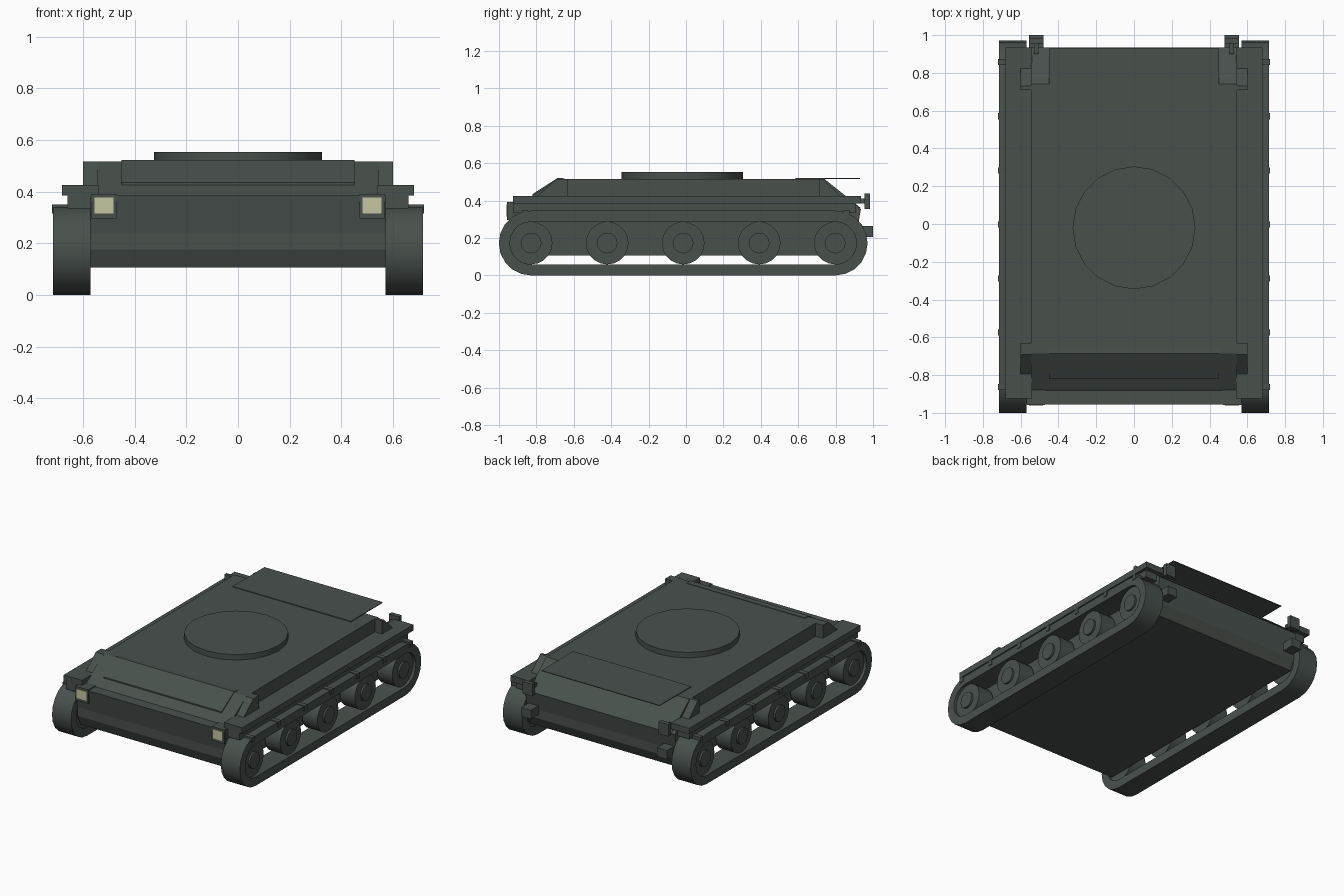
import bpy, bmesh, math

if "Cube" in bpy.data.objects:
    bpy.data.objects.remove(bpy.data.objects["Cube"])


def material(name, rgb):
    m = bpy.data.materials.new(name)
    m.diffuse_color = (*rgb, 1)
    m.use_nodes = True
    m.node_tree.nodes["Principled BSDF"].inputs["Base Color"].default_value = m.diffuse_color
    return m


GREEN = material("dark_grey_green", (0.065, 0.082, 0.073))
LENS = material("pale_yellow", (0.56, 0.56, 0.35))


def finish(name, bm, mat=GREEN, smooth=False):
    bmesh.ops.recalc_face_normals(bm, faces=bm.faces)
    me = bpy.data.meshes.new(name)
    bm.to_mesh(me)
    bm.free()
    ob = bpy.data.objects.new(name, me)
    bpy.context.collection.objects.link(ob)
    me.materials.append(mat)
    if smooth:
        bpy.ops.object.select_all(action='DESELECT')
        ob.select_set(True)
        bpy.context.view_layer.objects.active = ob
        bpy.ops.object.shade_smooth_by_angle(angle=math.radians(35))
    return ob


def prism(name, x0, x1, profile, mat=GREEN):
    """Extrude a (y, z) profile from x0 to x1."""
    bm = bmesh.new()
    a = [bm.verts.new((x0, y, z)) for y, z in profile]
    b = [bm.verts.new((x1, y, z)) for y, z in profile]
    n = len(profile)
    bm.faces.new(a)
    bm.faces.new(b)
    for i in range(n):
        j = (i + 1) % n
        bm.faces.new((a[i], a[j], b[j], b[i]))
    return finish(name, bm, mat)


def box(name, x, y, z, mat=GREEN):
    return prism(name, x[0], x[1], [(y[0], z[0]), (y[1], z[0]), (y[1], z[1]), (y[0], z[1])], mat)


def sided(x0, x1, s):
    return sorted((s * x0, s * x1))


def disc(name, x0, x1, y, z, r, n=20):
    prof = [(y + r * math.cos(2 * math.pi * i / n), z + r * math.sin(2 * math.pi * i / n)) for i in range(n)]
    ob = prism(name, x0, x1, prof)
    ob.select_set(True)
    bpy.context.view_layer.objects.active = ob
    bpy.ops.object.shade_smooth_by_angle(angle=math.radians(35))
    ob.select_set(False)


def stadium(r, y0, y1, z, n=10):
    """Closed oval loop around the two end wheels."""
    pts = []
    for c, start in ((y1, -90), (y0, 90)):
        for i in range(n + 1):
            t = math.radians(start + 180 * i / n)
            pts.append((c + r * math.cos(t), z + r * math.sin(t)))
    return pts


def track(name, x0, x1):
    bm = bmesh.new()
    loops = [[bm.verts.new((x, y, z)) for y, z in stadium(r, -0.828, 0.798, 0.173)]
             for x, r in ((x0, 0.173), (x1, 0.173), (x1, 0.114), (x0, 0.114))]
    n = len(loops[0])
    for k in range(4):
        a, b = loops[k], loops[(k + 1) % 4]
        for i in range(n):
            j = (i + 1) % n
            bm.faces.new((a[i], a[j], b[j], b[i]))
    finish(name, bm, smooth=True)


# Lower hull between the tracks
prism("lower_hull", -0.57, 0.57, [
    (-0.90, 0.106), (-0.93, 0.176), (-0.93, 0.238), (-0.95, 0.355), (-0.955, 0.385), (-0.90, 0.385),
    (0.90, 0.385), (0.935, 0.355), (0.915, 0.238), (0.915, 0.176), (0.88, 0.106)])

# Superstructure with sloped front and rear
prism("superstructure", -0.545, 0.545, [
    (-0.90, 0.37), (-0.875, 0.39), (-0.685, 0.516), (0.74, 0.516), (0.935, 0.36)])
prism("front_slope_plate", -0.45, 0.45, [
    (-0.65, 0.519), (-0.685, 0.522), (-0.82, 0.435), (-0.82, 0.42), (-0.68, 0.505), (-0.65, 0.505)])

# Thin plate over the rear deck
box("rear_deck_plate", (-0.45, 0.45), (0.585, 0.93), (0.516, 0.521))

# Turret ring
bm = bmesh.new()
bmesh.ops.create_cone(bm, cap_ends=True, segments=20, radius1=0.325, radius2=0.325, depth=0.045)
bmesh.ops.translate(bm, verts=bm.verts, vec=(0, -0.02, 0.5305))
finish("turret_ring", bm, smooth=True)

for s, side in ((-1, "left"), (1, "right")):
    # Running gear
    track(side + "_track", *sided(0.57, 0.715, s))
    for i in range(5):
        y = -0.828 + i * 0.4065
        disc(f"{side}_wheel_{i}", *sided(0.58, 0.695, s), y, 0.173, 0.114)
        disc(f"{side}_hub_{i}", *sided(0.69, 0.708, s), y, 0.173, 0.055, 16)

    # Fender with under-rail and small brackets
    box(side + "_fender", sided(0.54, 0.68, s), (-0.925, 0.935), (0.385, 0.426))
    box(side + "_fender_rail", sided(0.54, 0.66, s), (-0.925, 0.905), (0.335, 0.39))
    for i in range(7):
        y = -0.862 + i * 0.2865
        box(f"{side}_bracket_{i}", sided(0.65, 0.72, s), (y - 0.016, y + 0.016), (0.315, 0.35))

    # Wedge cheeks at the ends of the superstructure
    prism(side + "_front_cheek", *sided(0.54, 0.60, s), [(-0.80, 0.42), (-0.69, 0.516), (-0.63, 0.516), (-0.63, 0.42)])
    prism(side + "_rear_cheek", *sided(0.54, 0.60, s), [(0.83, 0.42), (0.73, 0.516), (0.71, 0.516), (0.71, 0.42)])

    # Headlight
    box(side + "_headlight", sided(0.47, 0.567, s), (-0.957, -0.88), (0.296, 0.392))
    box(side + "_headlight_lens", sided(0.482, 0.556, s), (-0.961, -0.955), (0.315, 0.378), LENS)

    # Rear lamp and tow hook
    box(side + "_rear_lamp", sided(0.48, 0.555, s), (0.955, 0.985), (0.355, 0.438))
    box(side + "_rear_lamp_stem", sided(0.505, 0.53, s), (0.90, 0.96), (0.385, 0.41))
    box(side + "_tow_hook", sided(0.48, 0.555, s), (0.90, 1.0), (0.205, 0.265))
